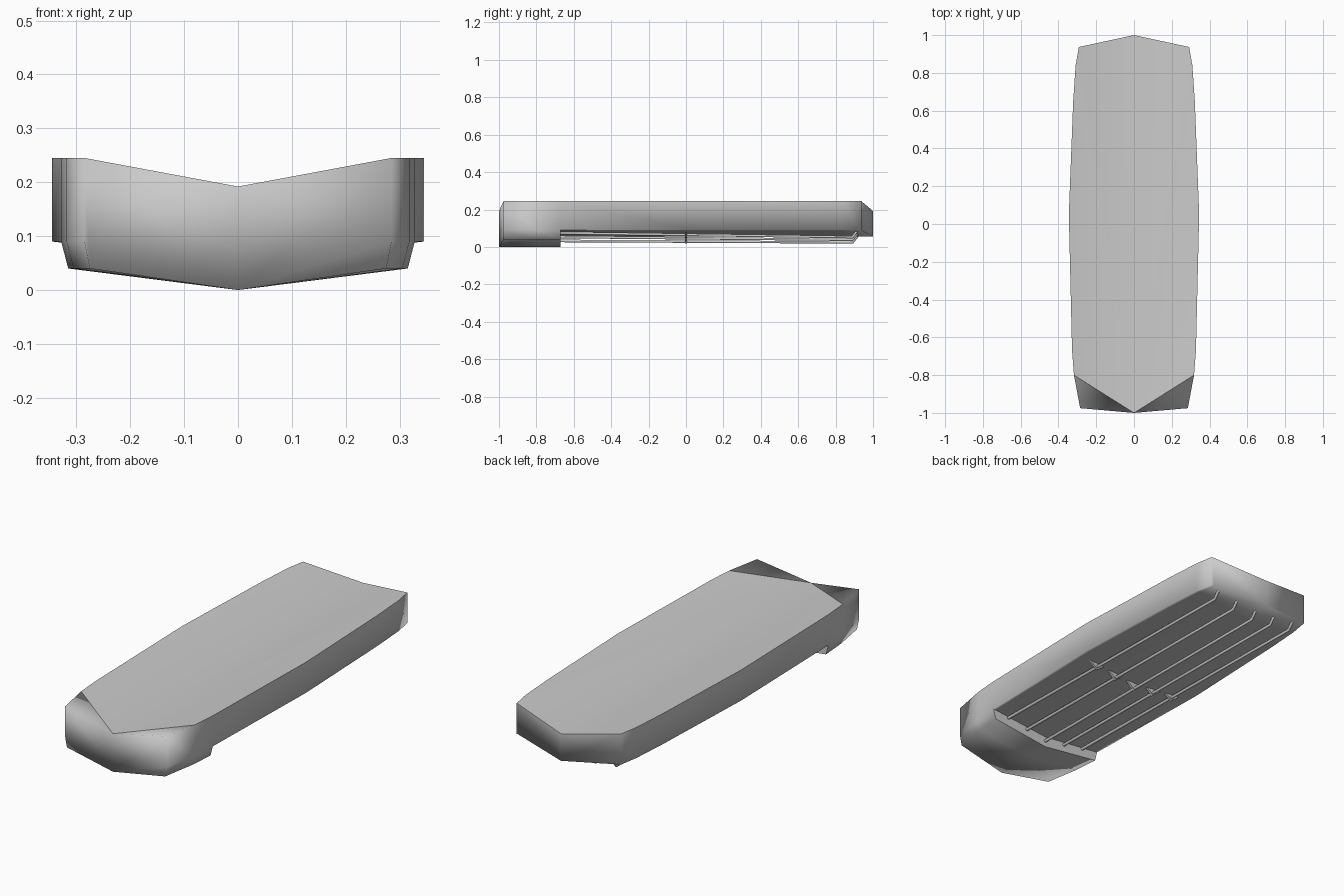
import bpy, bmesh
from mathutils import Vector

if "Cube" in bpy.data.objects:
    bpy.data.objects.remove(bpy.data.objects["Cube"])


def finish(bm, name, smooth=True):
    bmesh.ops.recalc_face_normals(bm, faces=bm.faces)
    for f in bm.faces:
        f.smooth = smooth
    me = bpy.data.meshes.new(name)
    bm.to_mesh(me)
    bm.free()
    ob = bpy.data.objects.new(name, me)
    bpy.context.collection.objects.link(ob)
    return ob


# Hull: stations of (y, keel y, rim half width, low inset, low z, keel z)
STEP = -0.67
stations = [
    (-0.975, -1.0, 0.285, 0.010, 0.040, 0.0),
    (-0.80, -0.80, 0.318, 0.013, 0.040, 0.0),
    (STEP, STEP, 0.328, 0.013, 0.040, 0.0),
    (STEP, STEP, 0.328, 0.013, 0.0885, 0.055),
    (0.05, 0.05, 0.345, 0.013, 0.0885, 0.055),
    (0.65, 0.65, 0.322, 0.013, 0.0885, 0.055),
    (0.84, 0.84, 0.309, 0.013, 0.0885, 0.055),
    (0.937, 1.0, 0.292, 0.010, 0.0885, 0.055),
]
bm = bmesh.new()
keel = [bm.verts.new((0, s[1], s[5])) for s in stations]
front_top = bm.verts.new((0, -1.0, 0.192))
back_top = bm.verts.new((0, 1.0, 0.192))
lid, step_faces = [], []
for side in (-1, 1):
    rim, mid, low = [], [], []
    for i, (y, ky, w, inset, lz, kz) in enumerate(stations):
        if i == 3:  # the step shares its upper wall with the station before it
            rim.append(rim[-1])
            mid.append(mid[-1])
        else:
            rim.append(bm.verts.new((side * w, y, 0.245)))
            mid.append(bm.verts.new((side * w, y, 0.09)))
        low.append(bm.verts.new((side * (w - inset), y, lz)))
    for i in range(len(stations) - 1):
        if i == 2:
            step_faces.append(bm.faces.new((keel[2], keel[3], low[3], low[2])))
            step_faces.append(bm.faces.new((low[2], low[3], mid[2])))
            continue
        for a, b in ((rim, mid), (mid, low), (low, keel)):
            bm.faces.new((a[i], a[i + 1], b[i + 1], b[i]))
    # end walls and corner triangles
    bm.faces.new((front_top, rim[0], mid[0], low[0], keel[0]))
    bm.faces.new((back_top, rim[-1], mid[-1], low[-1], keel[-1]))
    bm.faces.new((front_top, rim[0], rim[1]))
    # shallow V-shaped top, fanned from the front point
    ring = [rim[1], rim[2]] + rim[4:] + [back_top]
    for a, b in zip(ring, ring[1:]):
        lid.append(bm.faces.new((front_top, a, b)))
for group in (set(lid), set(step_faces)):
    for e in bm.edges:
        if sum(f in group for f in e.link_faces) == 1:
            e.smooth = False
finish(bm, "hull")


# Five runner rods under the hull, bent up into it at the back
def rod(x):
    cu = bpy.data.curves.new("runner_rod", 'CURVE')
    cu.dimensions = '3D'
    cu.bevel_depth = 0.008
    cu.bevel_resolution = 1
    cu.use_fill_caps = True
    sp = cu.splines.new('POLY')
    z0, z1 = 0.032 + 0.18 * abs(x), 0.024 + 0.12 * abs(x)
    pts = [(x, STEP - 0.01, z0), (x, 0.89, z1), (x, 0.925, z1 + 0.045)]
    sp.points.add(len(pts) - 1)
    for p, co in zip(sp.points, pts):
        p.co = (*co, 1)
    ob = bpy.data.objects.new("runner_rod", cu)
    bpy.context.collection.objects.link(ob)


# Small triangular hanger plate joining each rod to the hull
def hanger(x):
    bm = bmesh.new()
    top = 0.058 + 0.095 * abs(x)
    tip = 0.017 + 0.13 * abs(x)
    tri = [(x - 0.045, top), (x + 0.045, top), (x, tip)]
    f = bm.faces.new([bm.verts.new((px, -0.006, pz)) for px, pz in tri])
    ext = bmesh.ops.extrude_face_region(bm, geom=[f])
    moved = [v for v in ext["geom"] if isinstance(v, bmesh.types.BMVert)]
    bmesh.ops.translate(bm, verts=moved, vec=Vector((0, 0.012, 0)))
    finish(bm, "rod_hanger", smooth=False)


for k in range(-2, 3):
    rod(k * 0.117)
    hanger(k * 0.117)
